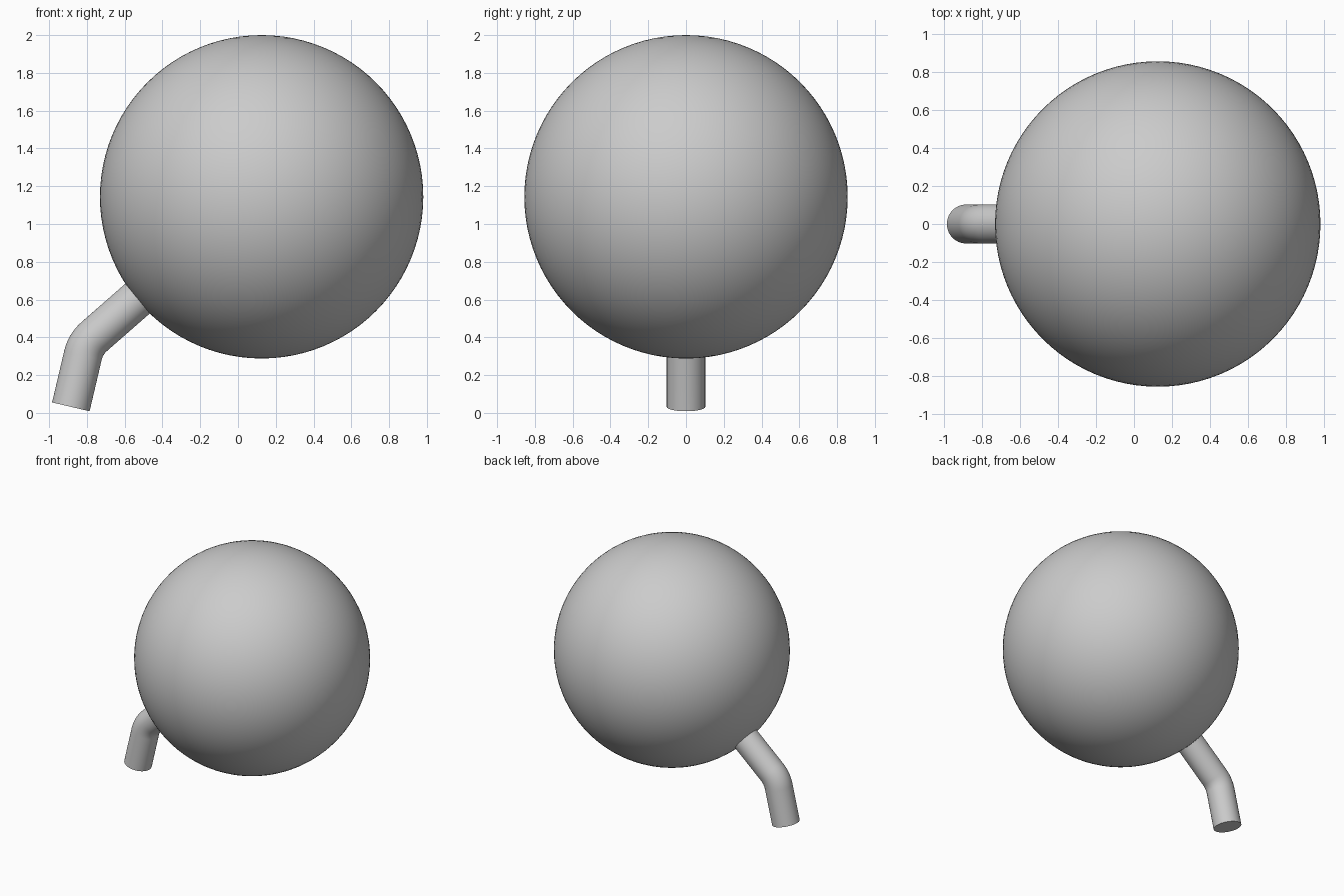
import bpy
import bmesh
from math import cos, sin, pi, radians
from mathutils import Vector

cube = bpy.data.objects.get("Cube")
if cube:
    bpy.data.objects.remove(cube)

# Single plain grey
grey = bpy.data.materials.new("plain grey")
grey.use_nodes = True
colour = (0.6, 0.6, 0.6, 1)
grey.diffuse_color = colour
grey.node_tree.nodes["Principled BSDF"].inputs["Base Color"].default_value = colour


def finish(obj):
    obj.data.materials.append(grey)
    bpy.ops.object.select_all(action="DESELECT")
    obj.select_set(True)
    bpy.context.view_layer.objects.active = obj
    bpy.ops.object.shade_smooth_by_angle(angle=radians(40))


# Large round ball
centre = Vector((0.125, 0, 1.144))
radius = 0.856
bpy.ops.mesh.primitive_uv_sphere_add(segments=96, ring_count=48, radius=radius, location=centre)
ball = bpy.context.object
ball.name = "ball"
finish(ball)

# Path of the bent stem: straight, rounded elbow, straight into the ball
foot = Vector((-0.885, 0, 0.032))
corner = Vector((-0.807, 0, 0.364))
inside = Vector((-0.38, 0, 0.738))
lower = (corner - foot).normalized()
upper = (inside - corner).normalized()
reach = 0.062
start, end = corner - lower * reach, corner + upper * reach
path = [(foot, lower)]
steps = 10
for i in range(steps + 1):
    t = i / steps
    point = start * (1 - t) ** 2 + corner * 2 * t * (1 - t) + end * t ** 2
    path.append((point, lower.lerp(upper, t).normalized()))
path.append((inside, upper))

# Sweep a circle along the path
sides, thickness = 48, 0.102
across = Vector((0, 1, 0))
bm = bmesh.new()
rings = []
for point, direction in path:
    side = across.cross(direction)
    rings.append([bm.verts.new(point + thickness * (side * cos(a) + across * sin(a)))
                  for a in (2 * pi * k / sides for k in range(sides))])
for r, s in zip(rings, rings[1:]):
    for k in range(sides):
        n = (k + 1) % sides
        bm.faces.new((r[k], r[n], s[n], s[k]))
bm.faces.new(rings[0])
bm.faces.new(rings[-1])
bmesh.ops.recalc_face_normals(bm, faces=bm.faces)
mesh = bpy.data.meshes.new("bent_stem")
bm.to_mesh(mesh)
bm.free()
stem = bpy.data.objects.new("bent_stem", mesh)
bpy.context.collection.objects.link(stem)
finish(stem)
